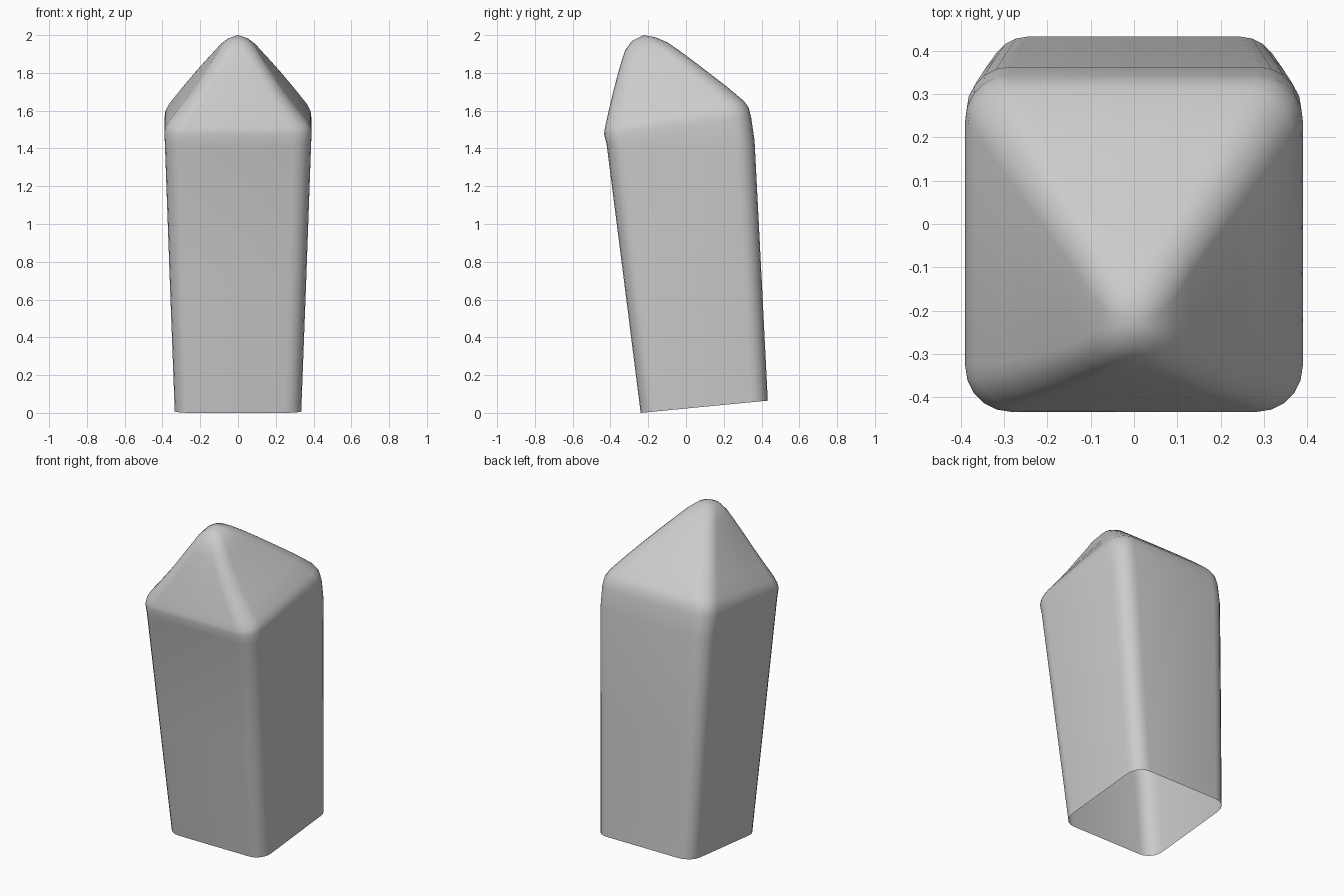
import bpy, bmesh, math

if "Cube" in bpy.data.objects:
    bpy.data.objects.remove(bpy.data.objects["Cube"])

STEPS = 5   # segments per rounded corner


def ring(bm, hw, yf, zf, yb, zb, r):
    """Rounded rectangle on a plane tilted from front (yf, zf) to back (yb, zb)."""
    verts = []
    corners = [(hw - r, yb - r, 0), (-hw + r, yb - r, 90),
               (-hw + r, yf + r, 180), (hw - r, yf + r, 270)]
    for cx, cy, start in corners:
        for i in range(STEPS + 1):
            a = math.radians(start + 90 * i / STEPS)
            x, y = cx + r * math.cos(a), cy + r * math.sin(a)
            z = zf + (zb - zf) * (y - yf) / (yb - yf)
            verts.append(bm.verts.new((x, y, z)))
    return verts


# half width, front y, front z, back y, back z, corner radius
sections = [
    (.335, -.240, 0.00, .433, .065, .090),    # open base
    (.362, -.331, 0.72, .398, .760, .095),
    (.387, -.420, 1.42, .363, 1.44, .100),    # top of shaft
    (.390, -.434, 1.475, .345, 1.565, .105),  # shoulder
    (.384, -.431, 1.50, .332, 1.615, .105),
    (.366, -.425, 1.53, .308, 1.650, .100),
    (.305, -.408, 1.605, .215, 1.728, .090),
    (.240, -.388, 1.69, .115, 1.805, .080),
    (.185, -.366, 1.775, .035, 1.866, .075),
    (.130, -.342, 1.86, -.045, 1.925, .070),
    (.095, -.322, 1.92, -.100, 1.962, .070),
    (.055, -.288, 1.967, -.160, 1.988, .050),
]

# Lofted shaft and pointed cap
bm = bmesh.new()
rings = [ring(bm, *s) for s in sections]
n = len(rings[0])
for a, b in zip(rings, rings[1:]):
    for i in range(n):
        j = (i + 1) % n
        bm.faces.new((a[i], a[j], b[j], b[i]))

# Rounded tip
tip = bm.verts.new((0, -.225, 2.0))
for i in range(n):
    bm.faces.new((rings[-1][i], rings[-1][(i + 1) % n], tip))

for f in bm.faces:
    f.smooth = True
mesh = bpy.data.meshes.new("pointed_post")
bm.to_mesh(mesh)
bm.free()
post = bpy.data.objects.new("pointed_post", mesh)
bpy.context.collection.objects.link(post)
